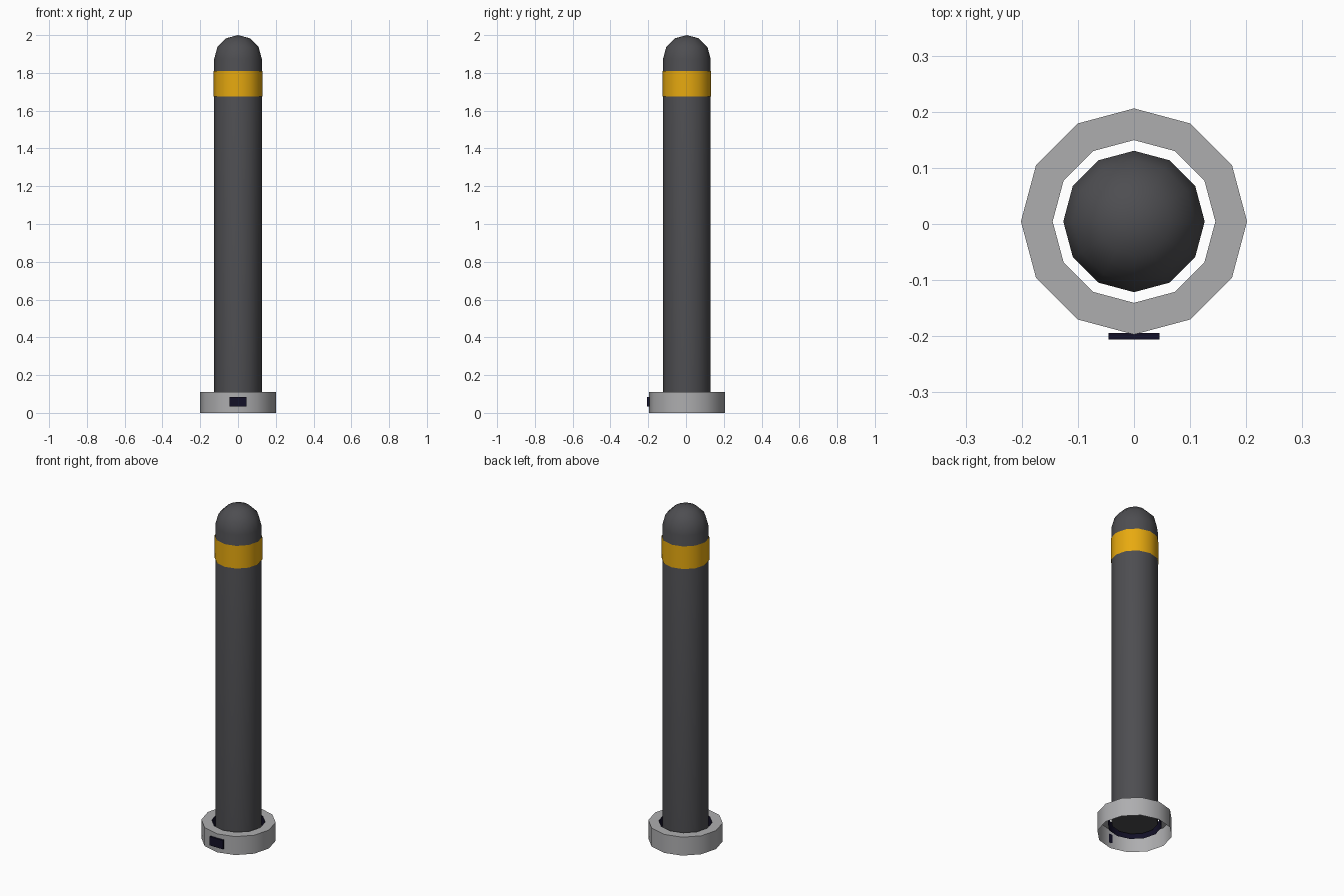
import bpy, bmesh, math

if "Cube" in bpy.data.objects:
    bpy.data.objects.remove(bpy.data.objects["Cube"])

SIDES = 12
CY = 0.0045  # post axis sits slightly back because of the front plate


def material(name, rgb):
    m = bpy.data.materials.new(name)
    m.diffuse_color = (*rgb, 1)
    m.use_nodes = True
    m.node_tree.nodes["Principled BSDF"].inputs["Base Color"].default_value = m.diffuse_color
    return m


charcoal = material("charcoal", (0.075, 0.075, 0.082))
yellow = material("yellow", (0.80, 0.40, 0.005))
grey = material("light_grey", (0.42, 0.42, 0.43))
navy = material("dark_navy", (0.006, 0.005, 0.02))


def lathe(name, profile, mat):
    """Revolve (radius, z) points; a zero radius closes to a point."""
    bm = bmesh.new()
    rings = []
    for r, z in profile:
        n = 1 if r == 0 else SIDES
        rings.append([bm.verts.new((r * math.cos(2 * math.pi * i / SIDES),
                                    CY + r * math.sin(2 * math.pi * i / SIDES), z))
                      for i in range(n)])
    for a, b in zip(rings, rings[1:]):
        for i in range(SIDES):
            j = (i + 1) % SIDES
            quad = [a[i % len(a)], a[j % len(a)], b[j % len(b)], b[i % len(b)]]
            bm.faces.new(list(dict.fromkeys(quad)))
    return finish(name, bm, mat)


def finish(name, bm, mat):
    mesh = bpy.data.meshes.new(name)
    bm.to_mesh(mesh)
    bm.free()
    mesh.materials.append(mat)
    ob = bpy.data.objects.new(name, mesh)
    bpy.context.collection.objects.link(ob)
    bpy.context.view_layer.objects.active = ob
    ob.select_set(True)
    bpy.ops.object.shade_smooth_by_angle(angle=math.radians(40))
    ob.select_set(False)
    return ob


# Post with closed foot and domed top
R = 0.126
dome = [(R * math.cos(math.radians(a)), 2 - R + R * math.sin(math.radians(a)))
        for a in (0, 30, 60)]
lathe("post", [(0, 0.07), (R, 0.07)] + dome + [(0, 2.0)], charcoal)

# Reflective band, an open sleeve
lathe("warning_band", [(0.129, 1.675), (0.129, 1.81)], yellow)

# Ground collar: outer wall and top, open below
lathe("collar", [(0.2015, 0), (0.2015, 0.11), (0.145, 0.11)], grey)

# Dark lining of the collar opening
lathe("collar_lining", [(0.145, 0.11), (0.145, 0.05)], navy)

# Small plate on the front of the collar
bm = bmesh.new()
bmesh.ops.create_cube(bm, size=1)
for v in bm.verts:
    v.co = (v.co.x * 0.09, v.co.y * 0.012 - 0.2, v.co.z * 0.052 + 0.059)
finish("lock_plate", bm, navy)
